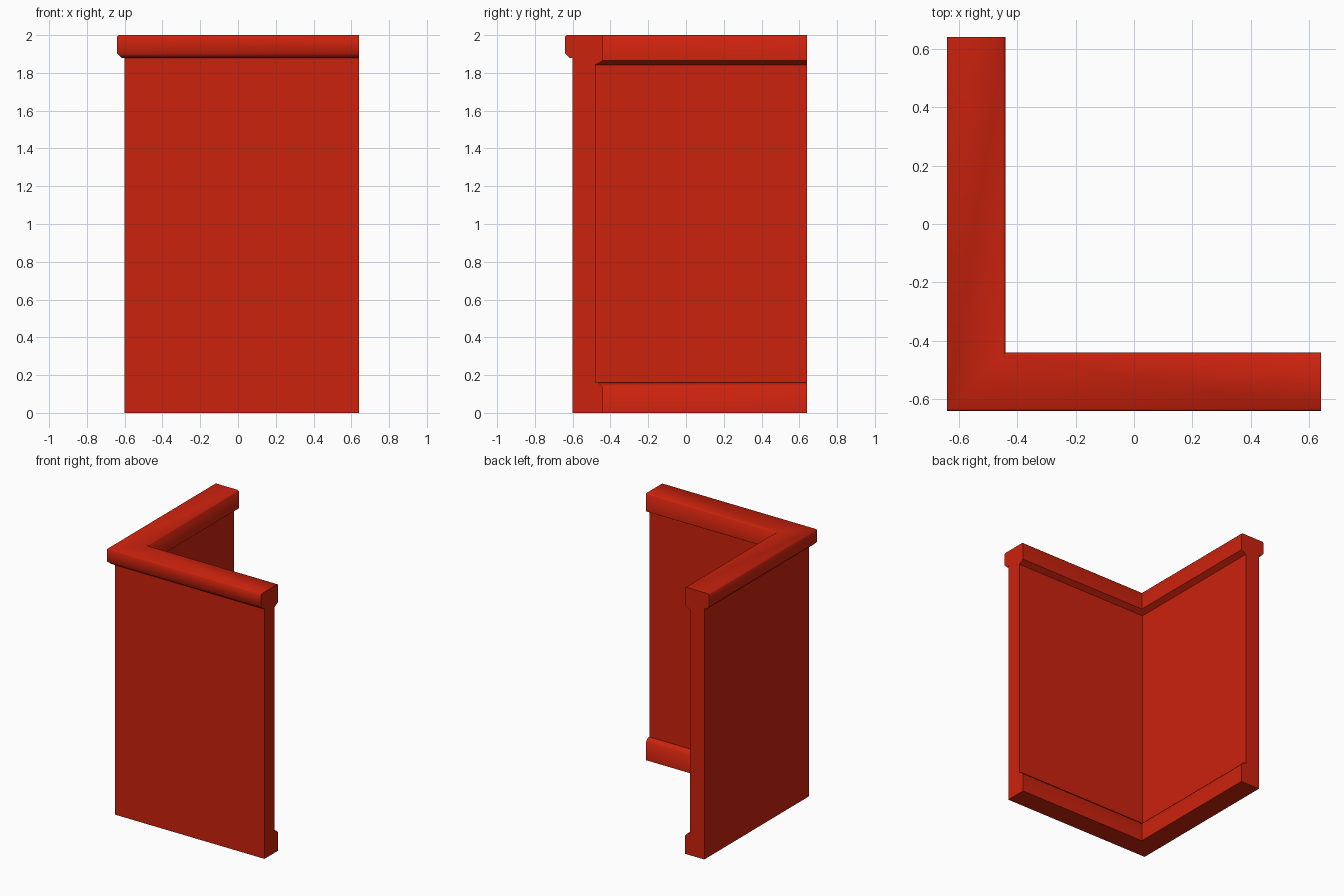
import bpy
import bmesh
from math import radians

if "Cube" in bpy.data.objects:
    bpy.data.objects.remove(bpy.data.objects["Cube"], do_unlink=True)

# Red paint
red = bpy.data.materials.new("red paint")
red.use_nodes = True
COLOR = (0.6, 0.016, 0.004, 1)
red.diffuse_color = COLOR
red.node_tree.nodes["Principled BSDF"].inputs["Base Color"].default_value = COLOR

END = 0.64

# Corner wall cross-section (offset, height): outer face, cap rail, inner face, skirting
profile = [
    (-0.60, 0), (-0.60, 1.88), (-0.617, 1.88), (-0.64, 1.903),
    (-0.64, 1.992), (-0.632, 2.0), (-0.448, 2.0), (-0.44, 1.992),
    (-0.44, 1.865), (-0.48, 1.842), (-0.48, 0.16), (-0.463, 0.16),
    (-0.44, 0.137), (-0.44, 0),
]

# Sweep the section along the L with a mitred corner
bm = bmesh.new()
rings = [
    [bm.verts.new((END, d, z)) for d, z in profile],
    [bm.verts.new((d, d, z)) for d, z in profile],
    [bm.verts.new((d, END, z)) for d, z in profile],
]
count = len(profile)
for a, b in zip(rings, rings[1:]):
    for i in range(count):
        j = (i + 1) % count
        bm.faces.new((a[i], a[j], b[j], b[i]))
bm.faces.new(rings[0])
bm.faces.new(rings[-1])
bmesh.ops.recalc_face_normals(bm, faces=bm.faces)

mesh = bpy.data.meshes.new("corner_wall")
bm.to_mesh(mesh)
bm.free()
mesh.materials.append(red)
wall = bpy.data.objects.new("corner_wall", mesh)
bpy.context.collection.objects.link(wall)

# Smooth the mouldings, keep corners and ends sharp
bpy.ops.object.select_all(action="DESELECT")
wall.select_set(True)
bpy.context.view_layer.objects.active = wall
bpy.ops.object.shade_smooth_by_angle(angle=radians(50))
